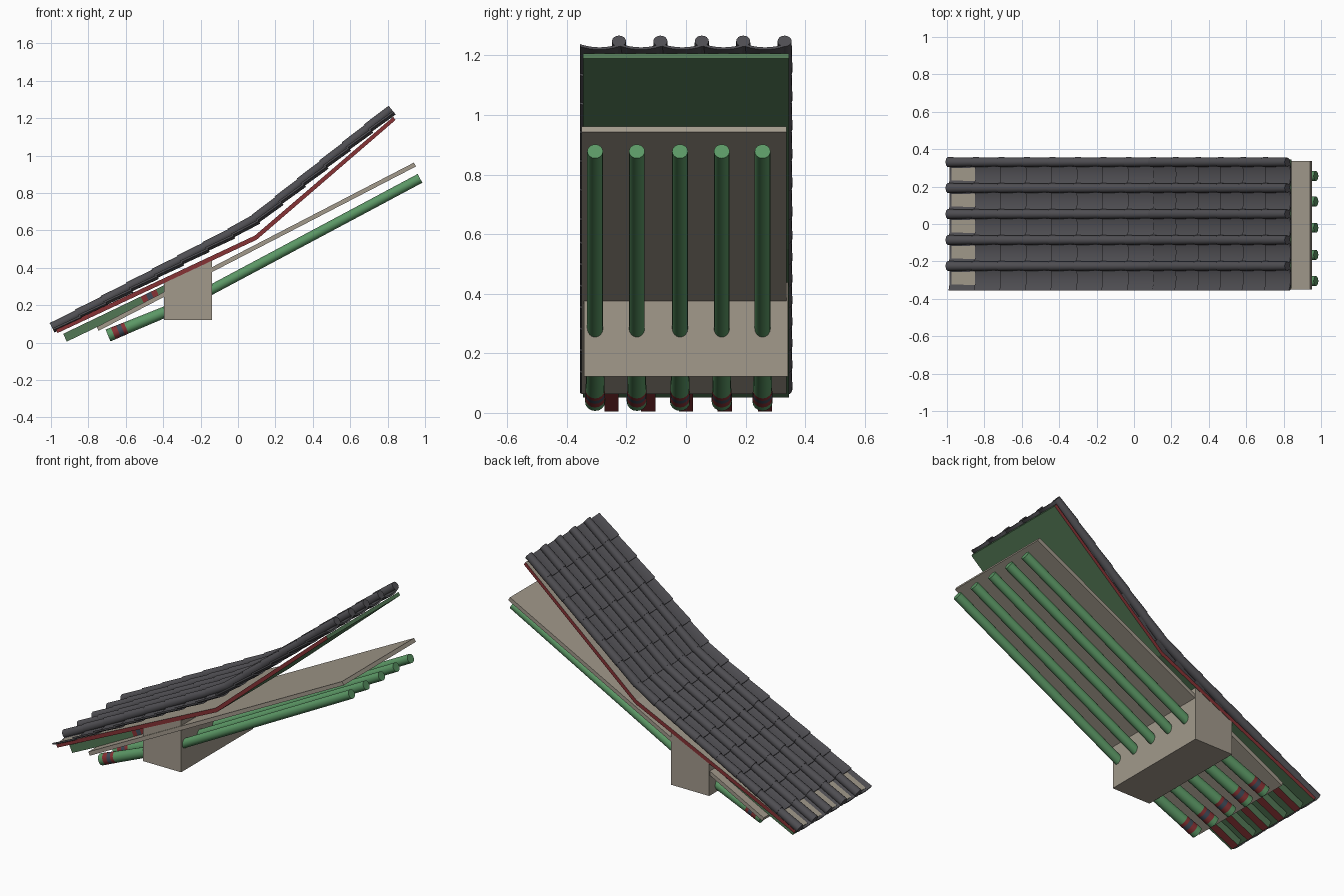
import bpy, bmesh, math
from mathutils import Vector

if "Cube" in bpy.data.objects:
    bpy.data.objects.remove(bpy.data.objects["Cube"])


def mat(name, r, g, b):
    m = bpy.data.materials.new(name)
    m.diffuse_color = (r, g, b, 1)
    m.use_nodes = True
    m.node_tree.nodes["Principled BSDF"].inputs["Base Color"].default_value = m.diffuse_color
    return m


TILE = mat("slate grey", 0.078, 0.076, 0.085)
BEIGE = mat("plaster beige", 0.36, 0.32, 0.26)
RED = mat("painted red", 0.24, 0.032, 0.035)
GREEN = mat("rafter green", 0.105, 0.31, 0.13)
DULL = mat("board green", 0.085, 0.185, 0.09)
BLUE = mat("band dark blue", 0.05, 0.07, 0.1)


def loft(bm, rings, mats=None):
    """Closed rings joined by quads, capped at both ends; one material index per span."""
    vs = [[bm.verts.new(p) for p in r] for r in rings]
    n = len(rings[0])
    for k in range(len(vs) - 1):
        for i in range(n):
            j = (i + 1) % n
            f = bm.faces.new((vs[k][i], vs[k][j], vs[k + 1][j], vs[k + 1][i]))
            f.material_index = mats[k] if mats else 0
    bm.faces.new(vs[0]).material_index = mats[0] if mats else 0
    bm.faces.new(vs[-1]).material_index = mats[-1] if mats else 0


def finish(name, bm, mats, rule=None, smooth=False):
    bmesh.ops.recalc_face_normals(bm, faces=bm.faces)
    if rule:
        for f in bm.faces:
            f.normal_update()
            f.material_index = rule(f)
    me = bpy.data.meshes.new(name)
    bm.to_mesh(me)
    bm.free()
    for m in mats:
        me.materials.append(m)
    ob = bpy.data.objects.new(name, me)
    bpy.context.collection.objects.link(ob)
    if smooth:
        bpy.context.view_layer.objects.active = ob
        ob.select_set(True)
        bpy.ops.object.shade_smooth_by_angle(angle=math.radians(35))
        ob.select_set(False)
    return ob


def frame(a, b):
    """Direction and upward normal of a segment in the xz plane."""
    d = Vector((b[0] - a[0], 0, b[1] - a[1])).normalized()
    return d, Vector((-d.z, 0, d.x))


def circle(c, n, r, sides=16):
    return [c + n * (r * math.cos(t)) + Vector((0, r * math.sin(t), 0))
            for t in (2 * math.pi * i / sides for i in range(sides))]


def prism(name, outline, y0, y1, mats, rule=None):
    bm = bmesh.new()
    loft(bm, [[(x, y, z) for x, z in outline] for y in (y0, y1)])
    return finish(name, bm, mats, rule)


# roof tiles: rows follow a bent slope
PATH = [(-0.985, 0.084), (-0.02, 0.596), (0.1, 0.668), (0.82, 1.248)]
LENS = [math.dist(PATH[i], PATH[i + 1]) for i in range(3)]


def along(s):
    for i, l in enumerate(LENS):
        if s <= l or i == 2:
            a, b = PATH[i], PATH[i + 1]
            return (a[0] + (b[0] - a[0]) * s / l, a[1] + (b[1] - a[1]) * s / l)
        s -= l


ROWS = 14
STOPS = [along(sum(LENS) * i / ROWS) for i in range(ROWS + 1)]
RIDGES = [-0.225 + 0.139 * i for i in range(5)]
pans, covers = bmesh.new(), bmesh.new()
for a, b in zip(STOPS, STOPS[1:]):
    d, n = frame(a, b)
    lo, hi = Vector((a[0], 0, a[1])) - d * 0.01, Vector((b[0], 0, b[1]))
    for y in RIDGES:
        # cover tile, a little fatter at its lower end
        cy = Vector((0, y, 0))
        loft(covers, [circle(lo + cy + n * 0.002, n, 0.0265), circle(hi + cy, n, 0.0235)])
        # concave pan tile
        rings = []
        for p, lift in ((lo, -0.004), (hi, -0.013)):
            top, bot = [], []
            for i in range(9):
                u = i / 4 - 1
                q = p + Vector((0, y - 0.0655 + u * 0.066, 0)) + n * (lift - 0.014 * (1 - u * u))
                top.append(q)
                bot.append(q - n * 0.01)
            rings.append(top + bot[::-1])
        loft(pans, rings)
finish("pan_tiles", pans, [TILE], smooth=True)
finish("cover_tiles", covers, [TILE], smooth=True)


# bent roof board: red edges, green underside and end, pale top
def board_rule(f):
    if abs(f.normal.y) > 0.5:
        return 0
    return 2 if f.normal.z > 0.5 and f.normal.x < 0 else 1


prism("roof_board",
      [(-0.975, 0.072), (0.09, 0.572), (0.83, 1.207), (0.842, 1.19), (0.1, 0.55), (-0.965, 0.051)],
      -0.345, 0.345, [RED, DULL, BEIGE], board_rule)

# straight panel under the roof board
prism("ceiling_panel",
      [(-0.755, 0.084), (0.94, 0.962), (0.952, 0.942), (-0.745, 0.063)],
      -0.35, 0.337, [BEIGE])

# wall beam block
prism("wall_beam", [(-0.395, 0.122), (-0.14, 0.122), (-0.14, 0.44), (-0.395, 0.32)],
      -0.343, 0.343, [BEIGE])

# round rafters: long inner run and banded outer tail
inner, tails = bmesh.new(), bmesh.new()
d1, n1 = frame((-0.2, 0.252), (0.967, 0.878))
d2, n2 = frame((-0.695, 0.038), (-0.35, 0.18))
BANDS = [(0, 0.034, 0), (0.03, 0.034, 1), (0.06, 0.033, 2), (0.085, 0.033, 1),
         (0.105, 0.032, 0), (0.4, 0.029, 0)]
for y in (-0.305, -0.165, -0.02, 0.12, 0.257):
    loft(inner, [circle(Vector((x, y, z)), n1, 0.0265)
                 for x, z in ((-0.2, 0.252), (0.973, 0.878))])
    tip = Vector((-0.695, y, 0.038))
    loft(tails, [circle(tip + d2 * s, n2, r) for s, r, m in BANDS],
         [m for s, r, m in BANDS[:-1]])
finish("inner_rafters", inner, [GREEN], smooth=True)
finish("rafter_tails", tails, [GREEN, RED, BLUE], smooth=True)

# square flying rafters at the eave: green sides, red underside, bands near the beam
fly = bmesh.new()
d3, n3 = frame((-0.925, 0.026), (-0.38, 0.288))
for y in (-0.25, -0.127, 0.0, 0.13, 0.265):
    rings = []
    for s in (0, 0.46, 0.49, 0.52, 0.55, 0.61):
        c = Vector((-0.925, y, 0.026)) + d3 * s
        rings.append([c + n3 * (h * 0.023) + Vector((0, w * 0.024, 0))
                      for w, h in ((-1, -1), (1, -1), (1, 1), (-1, 1))])
    loft(fly, rings, [0, 1, 2, 1, 0])
bmesh.ops.recalc_face_normals(fly, faces=fly.faces)
finish("flying_rafters", fly, [DULL, RED, BLUE],
       lambda f: 1 if f.normal.z < -0.7 else f.material_index)
